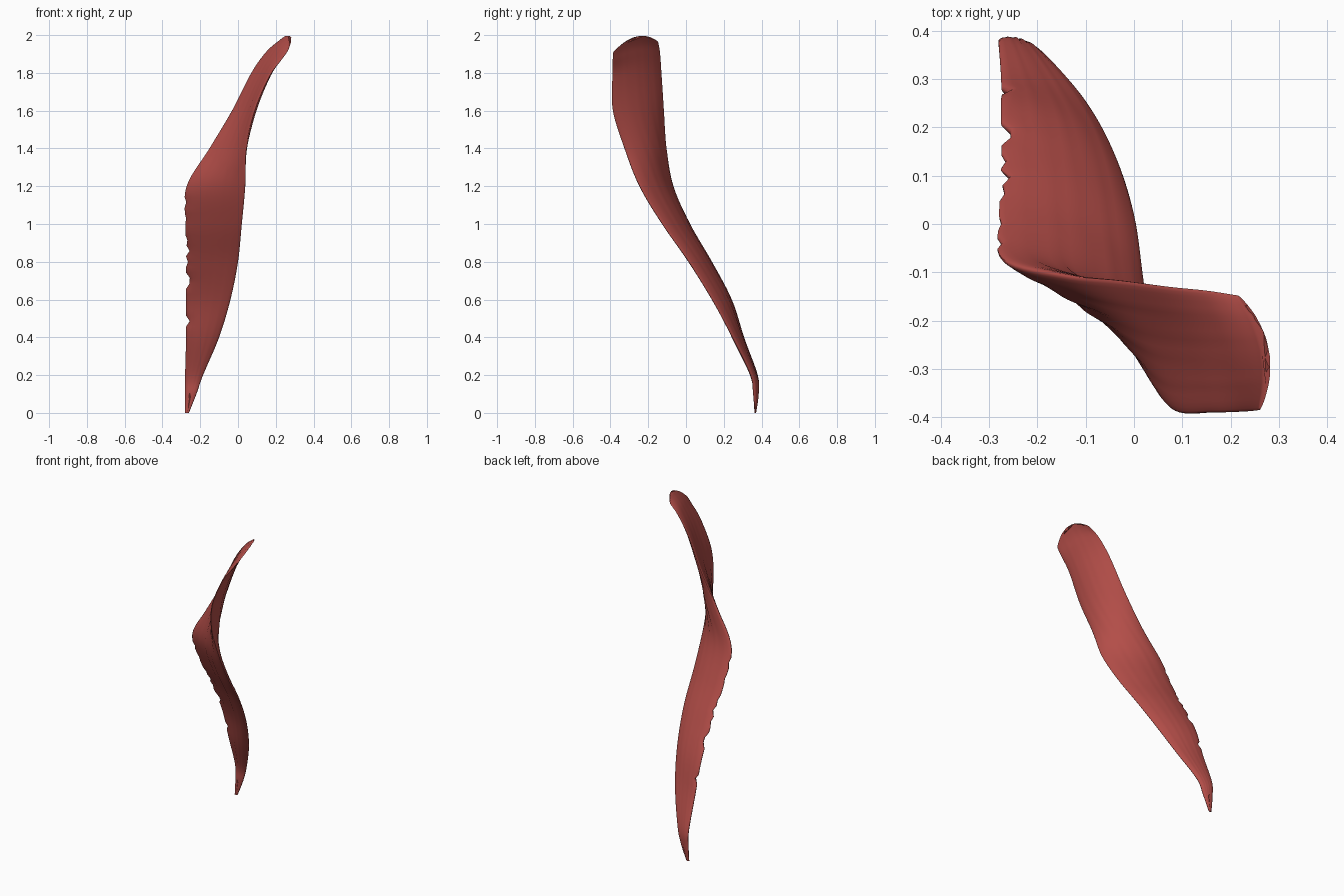
import bpy, bmesh, math, random
from mathutils import Vector

cube = bpy.data.objects.get("Cube")
if cube:
    bpy.data.objects.remove(cube, do_unlink=True)

random.seed(4)
ROWS_PER_SPAN = 7
SIDES = 40

# Stations from lower tip to upper end:
# free edge (x, y, z), attached edge (x, y, z), backward bow, half thickness
STATIONS = [
    (-.26, .367, 0, -.28, .367, 0, 0, .004),
    (-.22, .363, .1, -.28, .377, .1, 0, .013),
    (-.185, .347, .2, -.28, .372, .2, 0, .016),
    (-.1, .25, .4, -.275, .3, .4, 0, .022),
    (-.04, .14, .6, -.275, .235, .6, .01, .024),
    (0, .015, .8, -.275, .13, .8, .015, .025),
    (.02, -.125, 1, -.279, .015, 1, .02, .026),
    (.038, -.245, 1.2, -.272, -.072, 1.2, .026, .027),
    (.044, -.325, 1.4, -.15, -.105, 1.4, .034, .026),
    (.088, -.387, 1.6, -.03, -.117, 1.6, .028, .022),
    (.165, -.39, 1.78, .072, -.13, 1.8, .018, .018),
    (.23, -.388, 1.87, .15, -.138, 1.91, .02, .014),
    (.26, -.385, 1.91, .215, -.148, 1.965, .035, .007),
]


def spline(a, b, c, d, t):
    """Catmull-Rom value between b and c."""
    return b + .5 * t * (c - a + t * (2 * a - 5 * b + 4 * c - d
                                     + t * (3 * (b - c) + d - a)))


def resample(stations):
    last = len(stations) - 1
    rows = []
    for i in range(last):
        quad = [stations[max(0, min(last, i + k))] for k in (-1, 0, 1, 2)]
        for j in range(ROWS_PER_SPAN):
            rows.append([spline(*v, j / ROWS_PER_SPAN) for v in zip(*quad)])
    rows.append(list(stations[-1]))
    return rows


def section(row):
    """Bowed lens-shaped ring across the band."""
    free, fixed = Vector(row[:3]), Vector(row[3:6])
    bow, half = row[6:]
    # ragged attachment along the flat lower side
    notch = random.choice((0, 0, 0, .005, .01, .02))
    if not .3 < fixed.z < 1.15:
        notch = 0
    across = fixed - free
    out = Vector((across.y, -across.x, 0)).normalized()
    crown = .055 * max(0, (free.z - 1.75) / .16) ** 2
    ring = []
    for k in range(SIDES):
        a = math.tau * k / SIDES
        u = .5 - .5 * math.cos(a)
        arch = 4 * u * (1 - u)
        # shallow lengthwise fibre grooves
        groove = 1 + .1 * math.sin(u * 34 + free.z * 3) * arch
        p = free + across * u + out * (bow * arch - half * math.sin(a) * groove)
        p.x += notch * u ** 8
        p.z += crown * arch
        ring.append(p)
    return ring


# Muscle band: loft the rings and close both ends
bm = bmesh.new()
rings = [[bm.verts.new(p) for p in section(r)] for r in resample(STATIONS)]
for low, high in zip(rings, rings[1:]):
    for k in range(SIDES):
        n = (k + 1) % SIDES
        bm.faces.new((low[k], low[n], high[n], high[k]))
bm.faces.new(rings[0])
bm.faces.new(rings[-1])
bmesh.ops.recalc_face_normals(bm, faces=bm.faces)
mesh = bpy.data.meshes.new("muscle_band")
bm.to_mesh(mesh)
bm.free()
band = bpy.data.objects.new("muscle_band", mesh)
bpy.context.collection.objects.link(band)

# Muscle red
COLOR = (.45, .075, .065, 1)
red = bpy.data.materials.new("muscle_red")
red.use_nodes = True
red.diffuse_color = COLOR
shader = next(n for n in red.node_tree.nodes if n.type == "BSDF_PRINCIPLED")
shader.inputs["Base Color"].default_value = COLOR
shader.inputs["Roughness"].default_value = .7
mesh.materials.append(red)

bpy.ops.object.select_all(action="DESELECT")
band.select_set(True)
bpy.context.view_layer.objects.active = band
bpy.ops.object.shade_smooth_by_angle(angle=math.radians(50))
